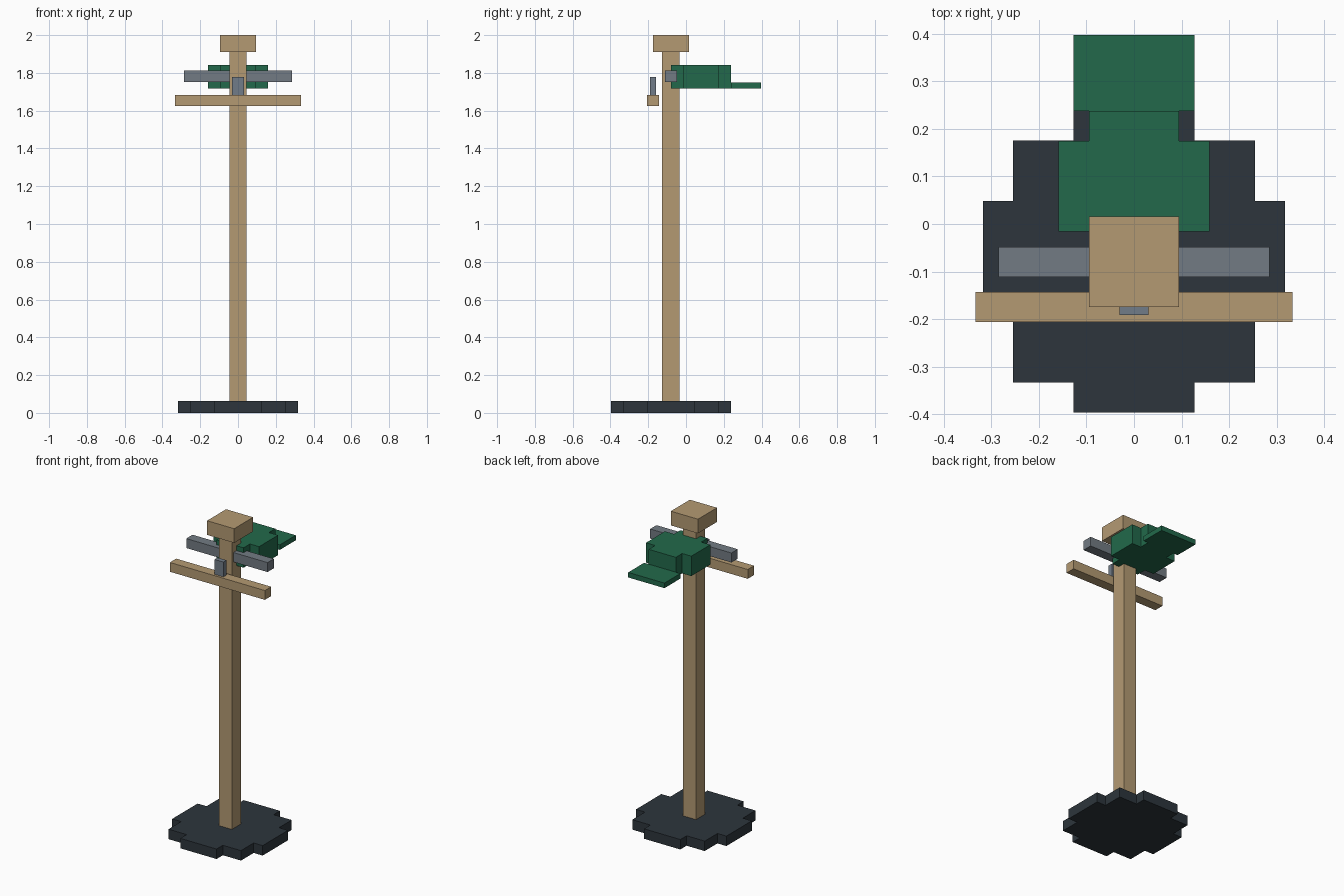
import bpy
import bmesh

cube = bpy.data.objects.get("Cube")
if cube:
    bpy.data.objects.remove(cube, do_unlink=True)


def material(name, colour):
    mat = bpy.data.materials.new(name)
    mat.use_nodes = True
    mat.diffuse_color = (*colour, 1)
    mat.node_tree.nodes["Principled BSDF"].inputs["Base Color"].default_value = (*colour, 1)
    return mat


wood = material("tan wood", (0.456, 0.323, 0.171))
slate = material("dark slate", (0.026, 0.036, 0.045))
green = material("cap green", (0.016, 0.141, 0.07))
grey = material("grey metal", (0.17, 0.198, 0.227))
blue_grey = material("blue grey metal", (0.165, 0.202, 0.246))


def prism(name, outline, z0, z1, mat):
    """Extrude a closed counter-clockwise outline from z0 to z1."""
    bm = bmesh.new()
    face = bm.faces.new([bm.verts.new((x, y, z0)) for x, y in outline])
    top = bmesh.ops.extrude_face_region(bm, geom=[face])["geom"]
    verts = [v for v in top if isinstance(v, bmesh.types.BMVert)]
    bmesh.ops.translate(bm, verts=verts, vec=(0, 0, z1 - z0))
    bmesh.ops.recalc_face_normals(bm, faces=bm.faces)
    mesh = bpy.data.meshes.new(name)
    bm.to_mesh(mesh)
    bm.free()
    mesh.materials.append(mat)
    obj = bpy.data.objects.new(name, mesh)
    bpy.context.collection.objects.link(obj)
    return obj


def box(name, half_x, y0, y1, z0, z1, mat):
    return prism(name, [(-half_x, y0), (half_x, y0), (half_x, y1), (-half_x, y1)], z0, z1, mat)


def stepped_disc(name, quarter, centre_y, z0, z1, mat):
    """Mirror a stepped quarter outline into a blocky disc."""
    half = quarter + [(-x, y) for x, y in reversed(quarter)]
    full = half + [(-x, -y) for x, y in half]
    return prism(name, [(x, y + centre_y) for x, y in full], z0, z1, mat)


# Stand: blocky round base, post and top block
stepped_disc("base", [(0.317, 0.127), (0.254, 0.127), (0.254, 0.254),
                      (0.127, 0.254), (0.127, 0.317)], -0.079, 0, 0.063, slate)
box("post", 0.046, -0.127, -0.035, 0.063, 1.91, wood)
box("top_block", 0.095, -0.174, 0.016, 1.91, 2.0, wood)

# Hanger: metal crossbar, hook and wooden rail
box("metal_crossbar", 0.285, -0.111, -0.048, 1.752, 1.812, grey)
box("hook", 0.031, -0.191, -0.16, 1.684, 1.778, blue_grey)
box("wooden_rail", 0.333, -0.206, -0.143, 1.625, 1.684, wood)

# Cap: stepped crown and flat brim
stepped_disc("cap_crown", [(0.159, 0.095), (0.095, 0.095), (0.095, 0.159)],
             0.079, 1.717, 1.843, green)
box("cap_brim", 0.127, 0.238, 0.397, 1.717, 1.749, green)
